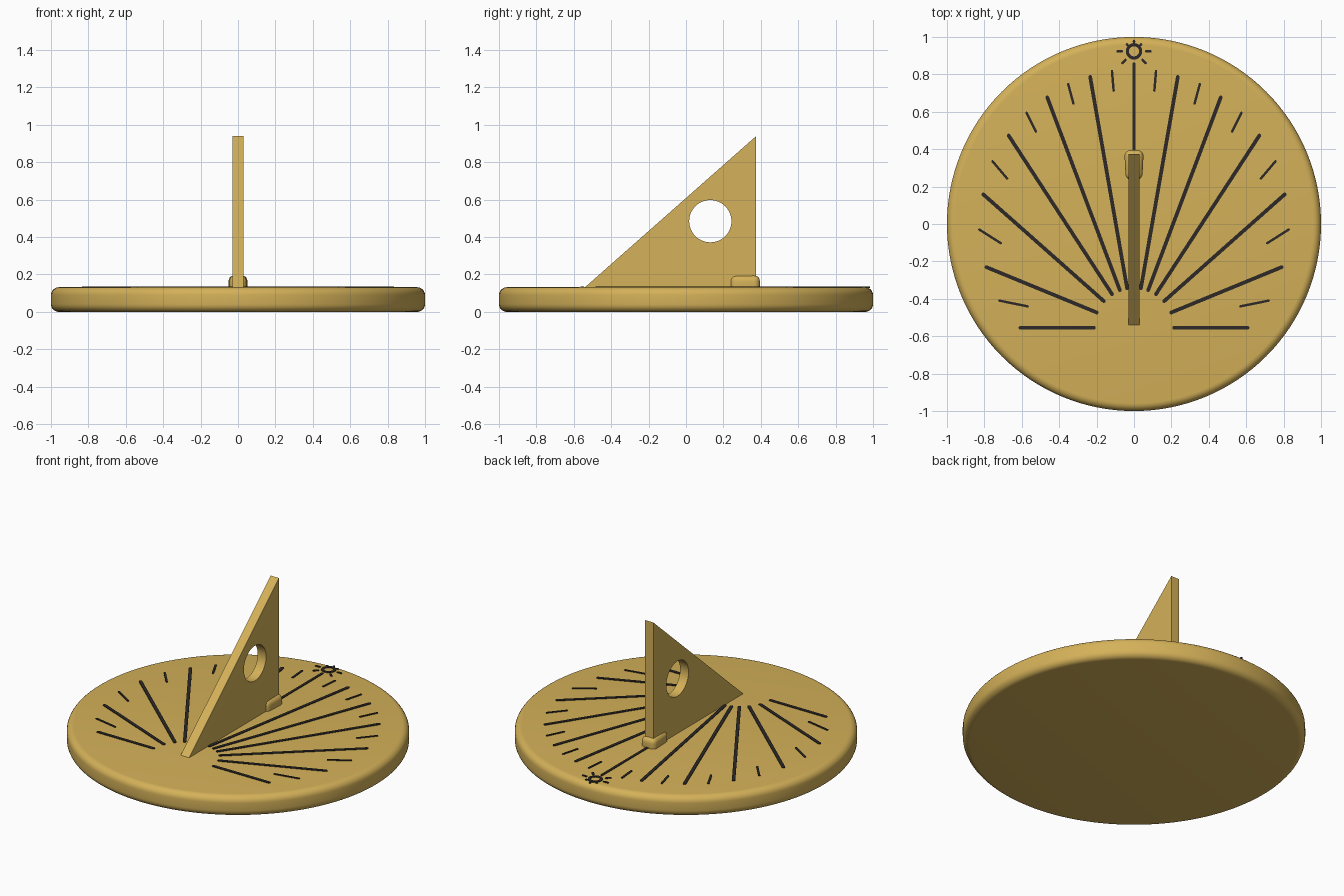
import bpy, bmesh
from math import sin, cos, tan, atan, radians, pi, sqrt
from mathutils import Matrix, Vector

if "Cube" in bpy.data.objects:
    bpy.data.objects.remove(bpy.data.objects["Cube"])

TOP = 0.132            # dial face height
RAISE = 0.004          # relief of the markings
ORIGIN = Vector((0, -0.555))
LATITUDE = radians(40.7)


def material(name, color):
    m = bpy.data.materials.new(name)
    m.diffuse_color = color
    m.use_nodes = True
    m.node_tree.nodes["Principled BSDF"].inputs["Base Color"].default_value = m.diffuse_color
    return m


brass = material("brass", (0.66, 0.44, 0.10, 1))
dark = material("dark_inlay", (0.025, 0.022, 0.02, 1))


def finish(name, bm, mat, smooth=True):
    bmesh.ops.recalc_face_normals(bm, faces=bm.faces)
    me = bpy.data.meshes.new(name)
    bm.to_mesh(me)
    bm.free()
    ob = bpy.data.objects.new(name, me)
    bpy.context.collection.objects.link(ob)
    me.materials.append(mat)
    if smooth:
        bpy.ops.object.select_all(action='DESELECT')
        ob.select_set(True)
        bpy.context.view_layer.objects.active = ob
        bpy.ops.object.shade_smooth_by_angle(angle=radians(35))
    return ob


# Round dial plate: lathed disc with a soft rim
def dial_plate(n=128, r=0.042):
    bm = bmesh.new()
    prof = [(1 - r + r * cos(a), r + r * sin(a)) for a in [radians(-90 + 15 * i) for i in range(7)]]
    prof += [(1 - r + r * cos(a), TOP - r + r * sin(a)) for a in [radians(15 * i) for i in range(7)]]
    rings = [[bm.verts.new((x * cos(2 * pi * i / n), x * sin(2 * pi * i / n), z))
              for i in range(n)] for x, z in prof]
    for a, b in zip(rings, rings[1:]):
        for i in range(n):
            j = (i + 1) % n
            bm.faces.new((a[i], a[j], b[j], b[i]))
    bm.faces.new(rings[0][::-1])
    bm.faces.new(rings[-1])
    return finish("dial_plate", bm, brass)


dial_plate()


# Gnomon: triangular blade with a round hole, from a filled 2D curve
def gnomon():
    cu = bpy.data.curves.new("gnomon_profile", 'CURVE')
    cu.dimensions = '2D'
    cu.fill_mode = 'BOTH'
    cu.extrude = 0.03
    hole = [(0.13 + 0.113 * cos(2 * pi * i / 48), 0.485 + 0.113 * sin(2 * pi * i / 48)) for i in range(48)]
    blade = [(-0.54, TOP - 0.012), (0.375, TOP - 0.012), (0.375, 0.94), (-0.54, TOP)]
    for pts in (blade, hole):
        s = cu.splines.new('POLY')
        s.points.add(len(pts) - 1)
        for p, (x, y) in zip(s.points, pts):
            p.co = (x, y, 0, 1)
        s.use_cyclic_u = True
    tmp = bpy.data.objects.new("gnomon_profile", cu)
    bpy.context.collection.objects.link(tmp)
    bpy.context.view_layer.update()
    me = bpy.data.meshes.new_from_object(tmp.evaluated_get(bpy.context.evaluated_depsgraph_get()))
    bpy.data.objects.remove(tmp)
    bm = bmesh.new()
    bm.from_mesh(me)
    bmesh.ops.remove_doubles(bm, verts=bm.verts, dist=1e-5)
    bm.transform(Matrix(((0, 0, 1, 0), (1, 0, 0, 0), (0, 1, 0, 0), (0, 0, 0, 1))))
    return finish("gnomon", bm, brass)


gnomon()


# Rounded foot gripping the upright edge of the gnomon
bm = bmesh.new()
bmesh.ops.create_cube(bm, size=1)
bm.transform(Matrix.Translation((0, 0.315, 0.146)) @ Matrix.Diagonal((0.104, 0.16, 0.1, 1)))
for v in bm.verts:
    if v.co.y < 0.3:
        v.co.x *= 0.85
bmesh.ops.bevel(bm, geom=bm.edges[:], offset=0.032, segments=5, profile=0.5, affect='EDGES')
finish("gnomon_foot", bm, brass)


# Extrudes a flat outline into a thin raised marking
def raised(bm, pts):
    lo = [bm.verts.new((x, y, TOP - 0.004)) for x, y in pts]
    hi = [bm.verts.new((x, y, TOP + RAISE)) for x, y in pts]
    n = len(pts)
    bm.faces.new(lo[::-1])
    bm.faces.new(hi)
    for i in range(n):
        j = (i + 1) % n
        bm.faces.new((lo[i], lo[j], hi[j], hi[i]))


# Straight bar with round ends
def bar(bm, a, b, width):
    d = (b - a).normalized()
    s = Vector((-d.y, d.x))
    w = width / 2
    pts = []
    for c, sign in ((b, 1), (a, -1)):
        c = c - d * w * sign
        for i in range(7):
            t = -pi / 2 + pi * i / 6
            pts.append(c + sign * w * (d * cos(t) + s * sin(t)))
    raised(bm, pts)


# Point where an hour ray meets a circle around the dial centre
def on_circle(d, r):
    k = ORIGIN.dot(d)
    return ORIGIN + d * (-k + sqrt(k * k - ORIGIN.length_squared + r * r))


def ray(hour):
    if abs(hour) == 6:
        return Vector((1 if hour > 0 else -1, 0))
    a = atan(sin(LATITUDE) * tan(radians(15 * hour)))
    return Vector((sin(a), cos(a)))


# Hour lines and half-hour ticks
hours, halves = bmesh.new(), bmesh.new()
for h in range(-6, 7):
    d = ray(h)
    bar(hours, ORIGIN + d * 0.205, on_circle(d, 0.83 if h else 0.865), 0.02 if h else 0.016)
    if h < 6:
        d = ray(h + 0.5)
        bar(halves, on_circle(d, 0.715), on_circle(d, 0.833), 0.013)
finish("hour_lines", hours, dark, False)
finish("half_hour_ticks", halves, dark, False)

# Noon sun emblem: ring with eight rays
bm = bmesh.new()
c = Vector((0, 0.923))
n = 40
loops = [[bm.verts.new((r * cos(2 * pi * i / n), c.y + r * sin(2 * pi * i / n), z)) for i in range(n)]
         for r, z in ((0.044, TOP - 0.004), (0.044, TOP + RAISE), (0.027, TOP + RAISE), (0.027, TOP - 0.004))]
for k in range(4):
    p, q = loops[k], loops[(k + 1) % 4]
    for i in range(n):
        j = (i + 1) % n
        bm.faces.new((p[i], p[j], q[j], q[i]))
for k in range(8):
    d = Vector((cos(k * pi / 4), sin(k * pi / 4)))
    outer = 0.095 if d.y < 0.1 else 0.06
    bar(bm, c + d * (0.058 if outer > 0.06 else 0.044), c + d * outer, 0.014)
finish("noon_sun", bm, dark, False)
